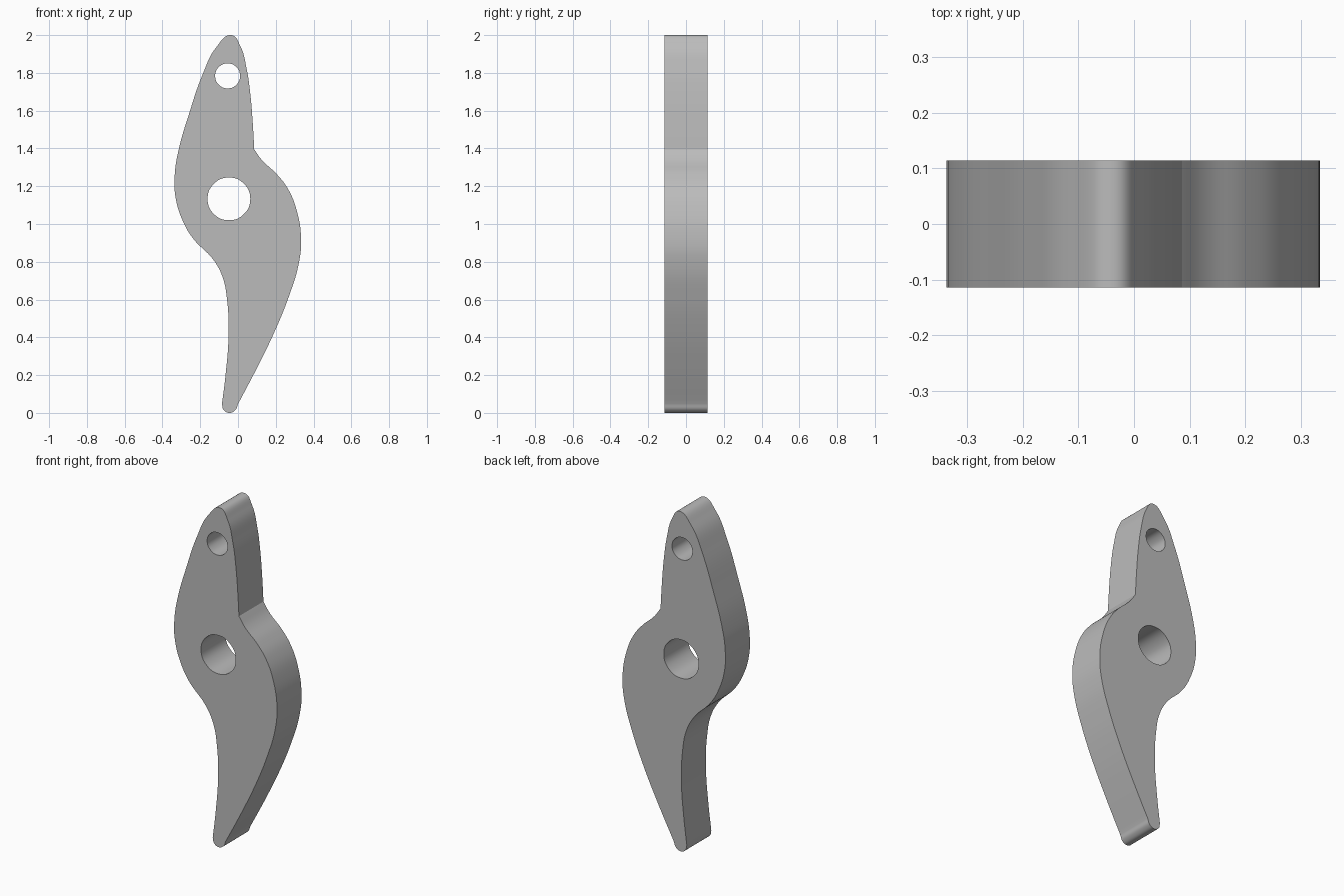
import bpy
import math

cube = bpy.data.objects.get("Cube")
if cube:
    bpy.data.objects.remove(cube, do_unlink=True)

HALF_DEPTH = 0.114

grey = bpy.data.materials.new("plain grey")
grey.use_nodes = True
grey.diffuse_color = (0.5, 0.5, 0.5, 1)
grey.node_tree.nodes["Principled BSDF"].inputs["Base Color"].default_value = (0.5, 0.5, 0.5, 1)

# Smooth runs of the outline, meeting at the shoulder notch and the two tip corners
RIGHT_EDGE = [(-.035, 2), (.013, 1.94), (.045, 1.825), (.066, 1.68), (.079, 1.52)]
RIGHT_LOBE = [(.086, 1.395), (.125, 1.34), (.204, 1.265), (.262, 1.19), (.31, 1.075),
              (.334, .915), (.32, .783), (.272, .624), (.198, .44), (.103, .243)]
TIP = [(0, .047), (-.014, .015), (-.045, 0), (-.076, .015)]
LEFT_EDGE = [(-.085, .047), (-.066, .2), (-.05, .41), (-.058, .6), (-.082, .72), (-.13, .81),
             (-.24, .926), (-.294, 1.02), (-.331, 1.143), (-.335, 1.26), (-.315, 1.39),
             (-.257, 1.59), (-.188, 1.79), (-.114, 1.937)]


def add_loop(curve, points, corners=()):
    spline = curve.splines.new("BEZIER")
    spline.bezier_points.add(len(points) - 1)
    spline.use_cyclic_u = True
    spline.resolution_u = 8
    for knot, (x, z) in zip(spline.bezier_points, points):
        knot.co = (x, z, 0)
        sharp = (x, z) in corners
        knot.handle_left_type = knot.handle_right_type = "VECTOR" if sharp else "AUTO"


def add_hole(curve, x, z, radius):
    ring = [(x + radius * math.cos(a * math.pi / 4), z + radius * math.sin(a * math.pi / 4))
            for a in range(8)]
    add_loop(curve, ring)


# Plate profile with its two round holes, extruded front to back
profile = bpy.data.curves.new("lever_plate", "CURVE")
profile.dimensions = "2D"
profile.fill_mode = "BOTH"
profile.extrude = HALF_DEPTH
add_loop(profile, RIGHT_EDGE + RIGHT_LOBE + TIP + LEFT_EDGE,
         (RIGHT_LOBE[0], TIP[0], LEFT_EDGE[0]))
add_hole(profile, -.055, 1.784, .066)
add_hole(profile, -.048, 1.133, .113)

plate = bpy.data.objects.new("lever_plate", profile)
bpy.context.collection.objects.link(plate)
plate.rotation_euler.x = math.pi / 2
profile.materials.append(grey)

# Turn the profile into a mesh with smooth walls and crisp rims
bpy.ops.object.select_all(action="DESELECT")
plate.select_set(True)
bpy.context.view_layer.objects.active = plate
bpy.ops.object.convert(target="MESH")
bpy.ops.object.transform_apply(location=False, rotation=True, scale=False)
bpy.ops.object.mode_set(mode="EDIT")
bpy.ops.mesh.select_all(action="SELECT")
bpy.ops.mesh.remove_doubles(threshold=0.0001)
bpy.ops.mesh.normals_make_consistent(inside=False)
bpy.ops.object.mode_set(mode="OBJECT")
bpy.ops.object.shade_smooth_by_angle(angle=math.radians(25))
